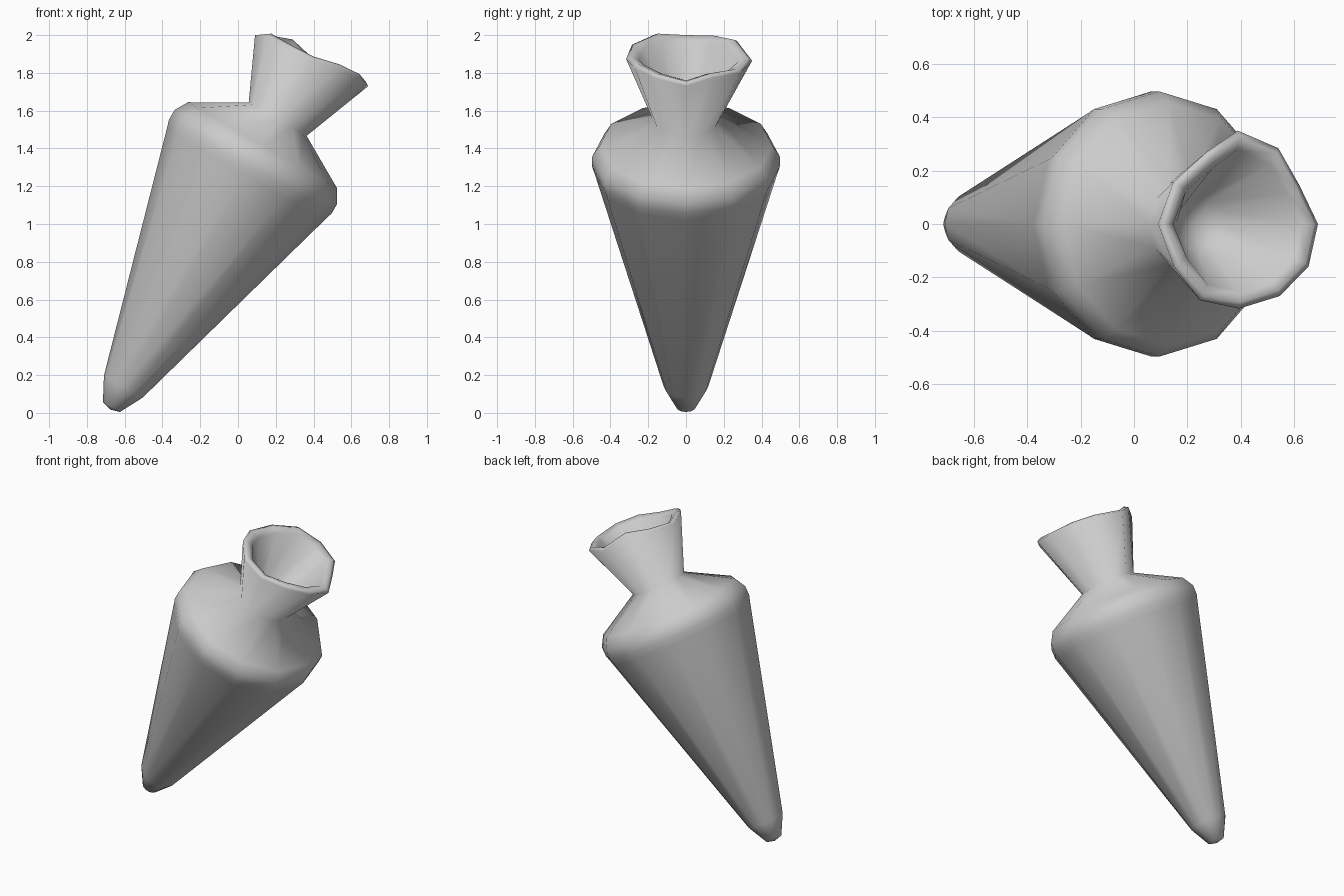
import bpy, bmesh
from math import sin, cos, radians, tau
from mathutils import Matrix

if "Cube" in bpy.data.objects:
    bpy.data.objects.remove(bpy.data.objects["Cube"])

SIDES = 12

# Profile from tip to neck: (distance along the axis, radius)
body = [(-1.50, 0.052), (-1.375, 0.118), (-0.08, 0.482), (-0.03, 0.497),
        (0.03, 0.497), (0.10, 0.456), (0.26, 0.177)]
# Chipped rim: (height, radius) for each side
rim = [(0.651, 0.328), (0.655, 0.285), (0.638, 0.328), (0.617, 0.350),
       (0.650, 0.310), (0.610, 0.316), (0.585, 0.326), (0.620, 0.320),
       (0.620, 0.330), (0.627, 0.317), (0.661, 0.312), (0.668, 0.320)]

bm = bmesh.new()


def ring(points):
    return [bm.verts.new((r * cos(tau * i / SIDES), r * sin(tau * i / SIDES), s))
            for i, (s, r) in enumerate(points)]


def cap(loop, s, flip):
    centre = bm.verts.new((0, 0, s))
    for i in range(SIDES):
        a, b = loop[i], loop[(i + 1) % SIDES]
        bm.faces.new((b, a, centre) if flip else (a, b, centre))


rings = [ring([p] * SIDES) for p in body]
# Outer lip, crest and inner lip
rings.append(ring(rim))
rings.append(ring([(s + 0.015, r - 0.025) for s, r in rim]))
rings.append(ring([(s - 0.005, r * 0.79) for s, r in rim]))
# Funnel inside the neck
rings.append(ring([(0.33, 0.10)] * SIDES))

for low, high in zip(rings, rings[1:]):
    for i in range(SIDES):
        j = (i + 1) % SIDES
        bm.faces.new((low[i], low[j], high[j], high[i]))
cap(rings[0], -1.515, True)
cap(rings[-1], 0.29, False)

# Lean the vase toward +x around the shoulder centre
bm.transform(Matrix.Translation((0.08, 0, 1.33)) @ Matrix.Rotation(radians(30), 4, 'Y'))
bmesh.ops.recalc_face_normals(bm, faces=bm.faces)
for f in bm.faces:
    f.smooth = True

mesh = bpy.data.meshes.new("leaning_vase")
bm.to_mesh(mesh)
bm.free()
vase = bpy.data.objects.new("leaning_vase", mesh)
bpy.context.collection.objects.link(vase)
